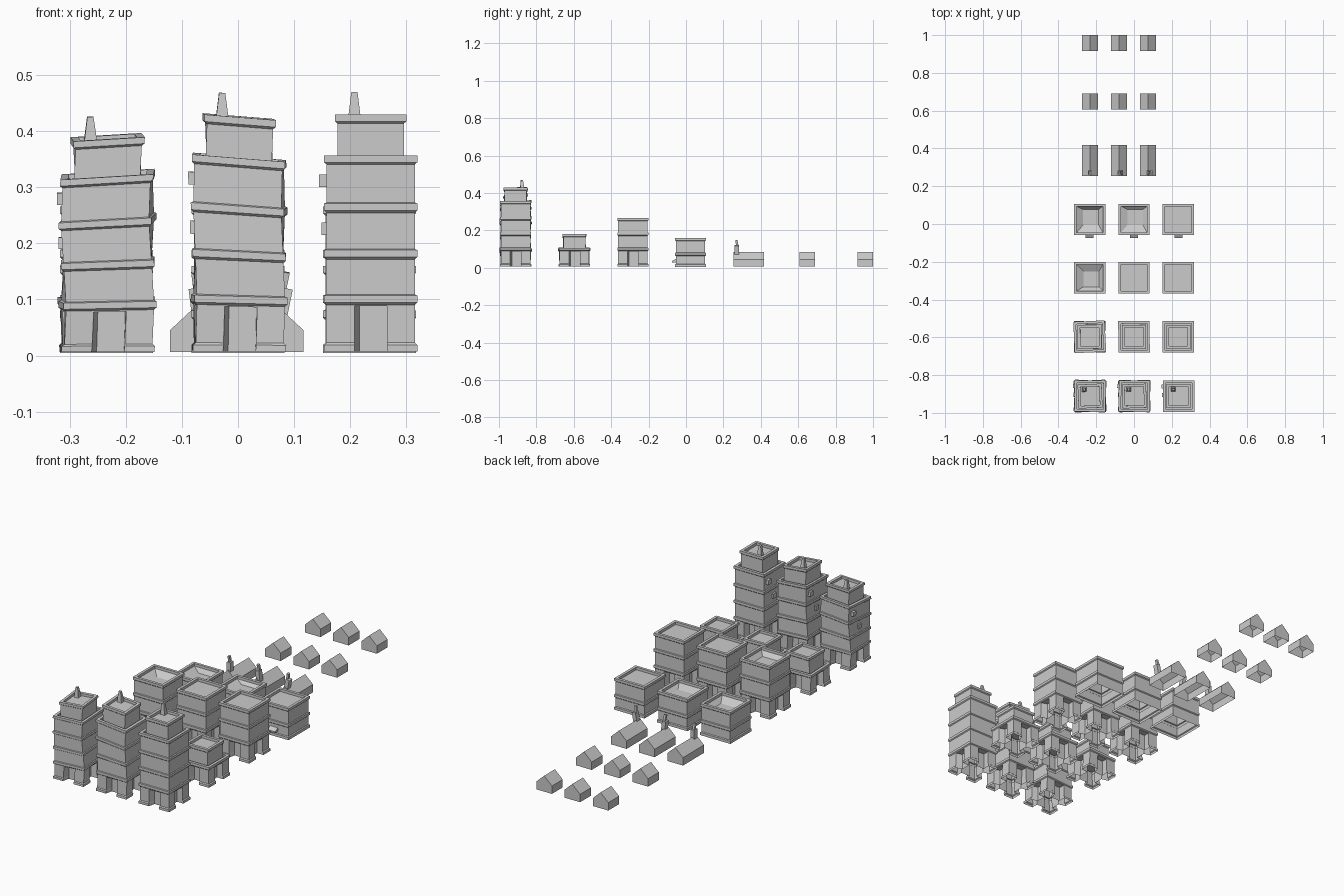
import bpy, bmesh, math
from mathutils import Vector, Matrix

if "Cube" in bpy.data.objects:
    bpy.data.objects.remove(bpy.data.objects["Cube"])

BODY, BAND = 0.0785, 0.083      # half widths of walls and cornices


def square(h, z, cx=0, cy=0):
    return [(cx + sx * h, cy + sy * h, z) for sx, sy in ((-1, -1), (1, -1), (1, 1), (-1, 1))]


def loft(bm, rings, cap=False):
    loops = [[bm.verts.new(p) for p in r] for r in rings]
    n = len(loops[0])
    for a, b in zip(loops, loops[1:]):
        for i in range(n):
            bm.faces.new((a[i], a[(i + 1) % n], b[(i + 1) % n], b[i]))
    if cap:
        bm.faces.new(loops[-1])


def box(bm, c, s, rot=None):
    m = Matrix.Translation(c) @ (rot or Matrix()) @ Matrix.Diagonal((*s, 1))
    bmesh.ops.create_cube(bm, size=1, matrix=m)


def warper(zs=1, tx=0, ty=0, twist=0):
    # settle, lean and twist a building, growing with height
    def f(p):
        k = min(p.z / 0.3, 1.0)
        a = twist * math.sin(p.z * 17)
        x, y = p.x * math.cos(a) - p.y * math.sin(a), p.x * math.sin(a) + p.y * math.cos(a)
        return Vector((x, y, p.z * zs + k * (tx * p.x + ty * p.y)))
    return f


def finish(bm, name, x, y, warp=None):
    bmesh.ops.remove_doubles(bm, verts=bm.verts, dist=1e-5)
    if warp:
        for v in bm.verts:
            v.co = warp(v.co)
    me = bpy.data.meshes.new(name)
    bm.to_mesh(me)
    bm.free()
    ob = bpy.data.objects.new(name, me)
    ob.location = (x, y, 0)
    bpy.context.collection.objects.link(ob)


def notched(h, z):
    # square plan with a splayed doorway recess in the middle of each side
    pts = []
    for k in range(4):
        c, s = math.cos(k * math.pi / 2), math.sin(k * math.pi / 2)
        for px, py in ((-h, -h), (-.029, -h), (-.020, -.048), (.029, -.048), (.029, -h)):
            pts.append((px * c - py * s, px * s + py * c, z))
    return pts


def ground_floor(bm):
    loft(bm, [notched(BAND, .007), notched(BAND, .019), notched(BODY, .023), notched(BODY, .088)])
    top = notched(BODY, .088)
    for k in range(4):
        bm.faces.new([bm.verts.new(p) for p in top[k * 5 + 1:k * 5 + 5]])


def cornice(h, z0, z1, over=.0045):
    return [square(h, z0 - .004), square(h + over, z0), square(h + over, z1)]


def parapet_roof(h, z, sag=0, shift=(0, 0)):
    # rim thickness, inner drop and the (possibly sunken) roof deck
    inner = h - .0135
    rings = [square(inner, z), square(inner, z - .013)]
    rings.append(square(inner * .6, z - .013 - sag, *shift))
    return rings


def storeys(bm, rings, tops, h=BODY, sag=0, shift=(0, 0)):
    for i, t in enumerate(tops):
        rings += cornice(h, t - .0125, t)
        if i < len(tops) - 1:
            rings += [square(h, t + .002)]
    rings += parapet_roof(h + .0045, tops[-1], sag, shift)
    loft(bm, rings, cap=True)


def upper_block(bm, z0, z1):
    storeys(bm, [square(.059, z0)], [z1], h=.059)


COLS = (-.2345, 0, .2345)
LABEL = ("ruined", "worn", "intact")

# towers: ground floor, three storeys, upper block, mast and wall units
tower_warp = (warper(.905, .06, .06, .055), warper(.99, -.08, .02, .04), None)
for x, lab, w in zip(COLS, LABEL, tower_warp):
    bm = bmesh.new()
    ground_floor(bm)
    storeys(bm, [square(BODY, .088)], [.107, .188, .271, .357])
    upper_block(bm, .344, .43)
    finish(bm, lab + "_tower", x + .002, -.911, w)
    bm = bmesh.new()
    loft(bm, [square(.012, .417, -.029, .036), square(.0055, .470, -.029, .034)], cap=True)
    finish(bm, lab + "_tower_mast", x + .002, -.911, w)
    bm = bmesh.new()
    box(bm, (-.084, .050, .3115), (.016, .022, .023))
    box(bm, (-.081, .005, .226), (.013, .022, .023))
    finish(bm, lab + "_tower_wall_units", x + .002, -.911, w)

# low two-tier shops
shop_warp = (warper(.98, .04, .03, .05), warper(1, -.02, 0, .01), None)
for x, lab, w in zip(COLS, LABEL, shop_warp):
    bm = bmesh.new()
    ground_floor(bm)
    storeys(bm, [square(BODY, .088)], [.107])
    upper_block(bm, .094, .181)
    finish(bm, lab + "_shop", x, -.597, w)

# mid-rise blocks, the ruined one with a sunken roof
for x, lab, sag in zip(COLS, LABEL, (.02, 0, 0)):
    bm = bmesh.new()
    ground_floor(bm)
    storeys(bm, [square(BODY, .088)], [.107, .188, .266], sag=sag, shift=(.008, -.008) if sag else (0, 0))
    finish(bm, lab + "_midrise", x, -.284)

# two-storey blocks with a small front awning
for x, lab, sag in zip(COLS, LABEL, (.02, .014, 0)):
    bm = bmesh.new()
    base = [square(BAND, .005), square(BAND, .018), square(BODY, .021)]
    storeys(bm, base, [.08, .16], sag=sag, shift=(.006, .012) if sag else (0, 0))
    finish(bm, lab + "_block", x, .024)
    bm = bmesh.new()
    prof = ((-BODY, .048), (-.099, .036), (-.099, .029), (-BODY, .029))
    loft(bm, [[(sx, py, pz) for py, pz in prof] for sx in (-.021, .021)], cap=True)
    bm.faces.new([bm.verts.new((-.021, py, pz)) for py, pz in prof])
    finish(bm, lab + "_block_awning", x, .024)

# gabled houses, open underneath
def house(name, x, y, length):
    bm = bmesh.new()
    prof = [(-.0425, .006), (-.0425, .045), (0, .0845), (.0425, .045), (.0425, .006)]
    ends = [[bm.verts.new((px, s * length / 2, pz)) for px, pz in prof] for s in (-1, 1)]
    for e in ends:
        bm.faces.new(e)
    for i in range(4):
        bm.faces.new((ends[0][i], ends[0][i + 1], ends[1][i + 1], ends[1][i]))
    bmesh.ops.recalc_face_normals(bm, faces=bm.faces)
    finish(bm, name, x, y)


HOUSE_COLS = (-.2335, -.079, .0745)
for i, x in enumerate(HOUSE_COLS):
    house("cottage_back_%d" % (i + 1), x, .958, .084)
    house("cottage_front_%d" % (i + 1), x, .648, .084)
    house("long_house_%d" % (i + 1), x, .336, .164)
    # leaning chimney: wide stack with a thin tilted flue
    bm = bmesh.new()
    lean = (.0, -.12, .2)[i]
    rot = Matrix.Rotation(lean, 4, 'Y')
    box(bm, (.004 * i, -.064, .094), (.02, .025, .052), rot)
    box(bm, (-.003 + .006 * i, -.064, .132), (.011, .012, .034), rot @ Matrix.Rotation(.15, 4, 'X'))
    finish(bm, "chimney_%d" % (i + 1), x, .336)
